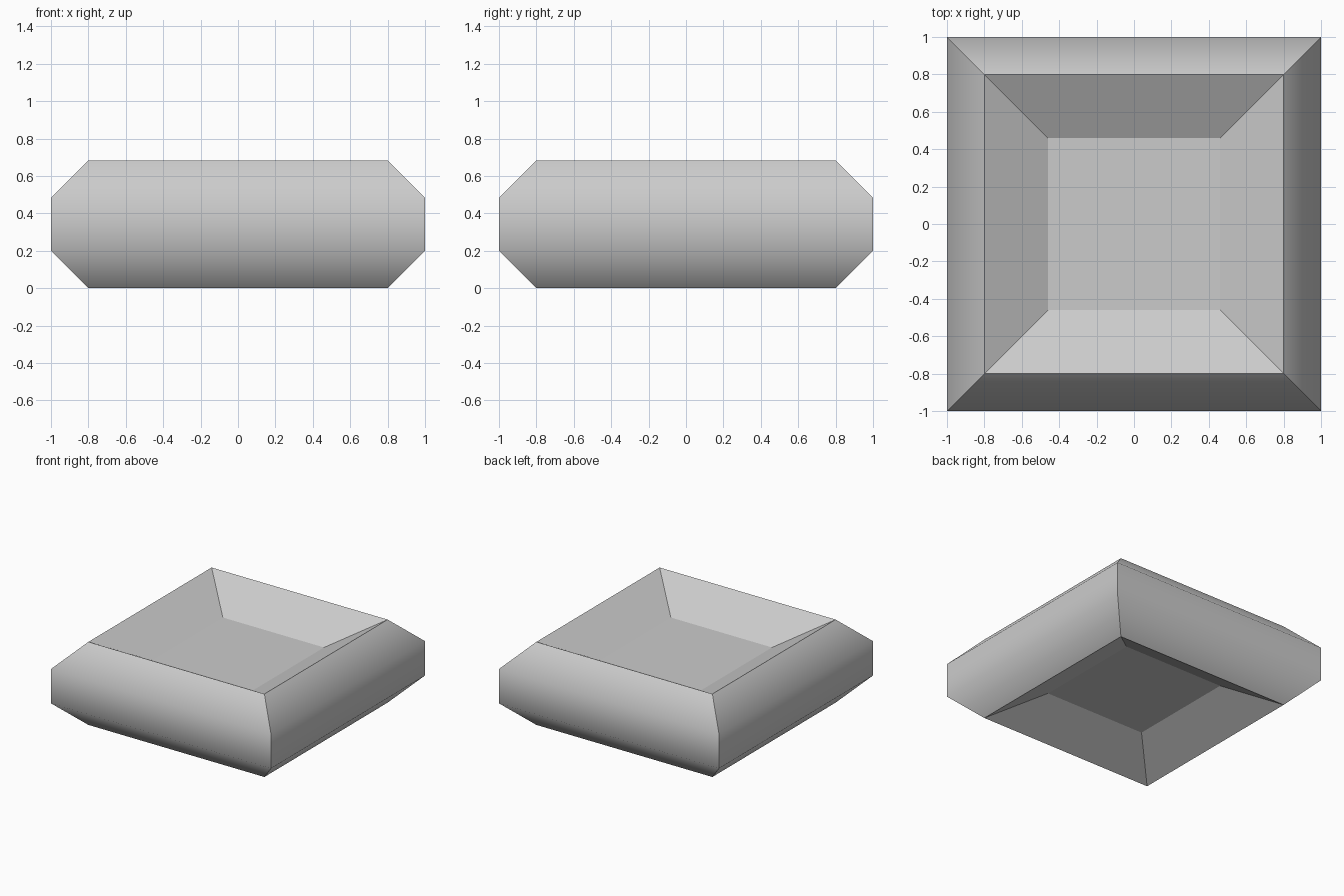
import bpy
import bmesh

cube = bpy.data.objects.get("Cube")
if cube:
    bpy.data.objects.remove(cube, do_unlink=True)

HEIGHT, SHOULDER, RECESS = 0.682, 0.2, 0.19
RIM, FLOOR = 0.8, 0.46

# Half width and height of each square ring, from lower recess to upper recess
profile = [(FLOOR, RECESS), (RIM, 0), (1, SHOULDER),
           (1, HEIGHT - SHOULDER), (RIM, HEIGHT), (FLOOR, HEIGHT - RECESS)]

bm = bmesh.new()
rings = [[bm.verts.new((sx * r, sy * r, z))
          for sx, sy in ((-1, -1), (1, -1), (1, 1), (-1, 1))] for r, z in profile]

# Recess floors and the sloping bands between rings
bm.faces.new(rings[0])
bm.faces.new(rings[-1])
for level, (low, high) in enumerate(zip(rings, rings[1:])):
    for i in range(4):
        j = (i + 1) % 4
        face = bm.faces.new((low[i], low[j], high[j], high[i]))
        face.smooth = level in (1, 2, 3)
bmesh.ops.recalc_face_normals(bm, faces=bm.faces)

# Only the two outer shoulder edges of each side are soft
for edge in bm.edges:
    a, b = edge.verts
    edge.smooth = any(a in ring and b in ring for ring in rings[2:4])

mesh = bpy.data.meshes.new("recessed_block")
bm.to_mesh(mesh)
bm.free()
block = bpy.data.objects.new("recessed_block", mesh)
bpy.context.collection.objects.link(block)

# Plain grey surface
grey = bpy.data.materials.new("light_grey")
grey.use_nodes = True
grey.diffuse_color = (0.6, 0.6, 0.6, 1)
grey.node_tree.nodes["Principled BSDF"].inputs["Base Color"].default_value = grey.diffuse_color
mesh.materials.append(grey)
